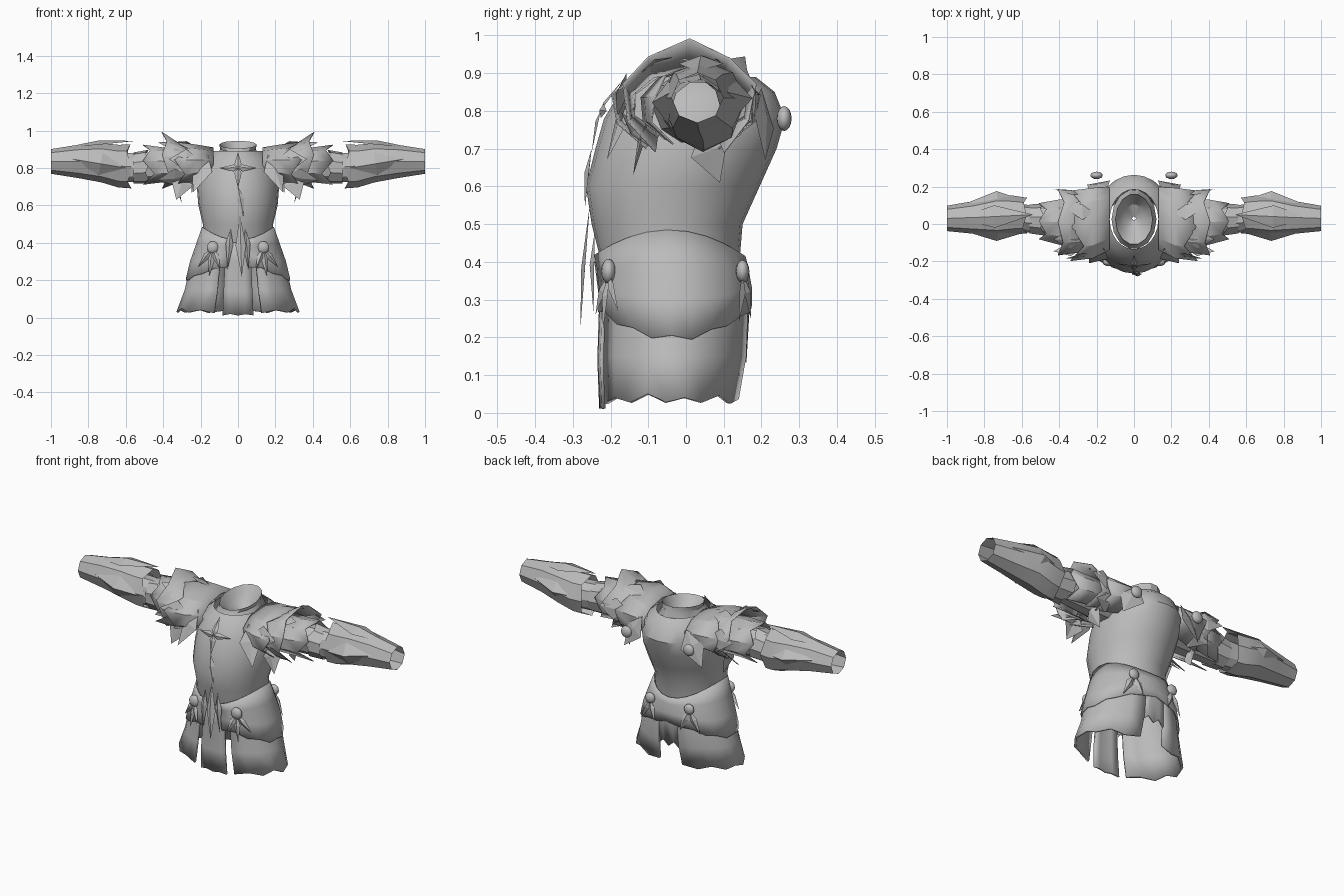
import bpy, bmesh, math, random
from mathutils import Vector

cube = bpy.data.objects.get("Cube")
if cube:
    bpy.data.objects.remove(cube, do_unlink=True)

rand = random.Random(4)
GREY = (0.5, 0.5, 0.5, 1)
mat = bpy.data.materials.new("plain_grey")
mat.use_nodes = True
mat.diffuse_color = GREY
mat.node_tree.nodes["Principled BSDF"].inputs["Base Color"].default_value = GREY


def finish(name, bm, mirror=False, thick=0, angle=30):
    me = bpy.data.meshes.new(name)
    bm.to_mesh(me)
    bm.free()
    me.materials.append(mat)
    ob = bpy.data.objects.new(name, me)
    bpy.context.scene.collection.objects.link(ob)
    bpy.ops.object.select_all(action="DESELECT")
    ob.select_set(True)
    bpy.context.view_layer.objects.active = ob
    bpy.ops.object.shade_smooth_by_angle(angle=math.radians(angle))
    if thick:
        mod = ob.modifiers.new("thickness", "SOLIDIFY")
        mod.thickness = thick
    if mirror:
        ob.modifiers.new("mirror", "MIRROR")


def upright(z, cy, rx, ry, drop=0, tilt=0):
    """Ring around the body: drop lowers front and back, tilt raises the back."""
    return lambda a: Vector((rx * math.cos(a), cy + ry * math.sin(a),
                             z - drop * math.sin(a) ** 2 + tilt * math.sin(a)))


def sideways(x, cy, cz, ry, rz):
    """Ring around an arm, angle 90 at the top."""
    return lambda a: Vector((x, cy + ry * math.cos(a), cz + rz * math.sin(a)))


def loft(name, ring, rows, start=0, end=360, n=24, jag=0, **kw):
    """Skin rings together; jag pulls rim points back unevenly."""
    closed = end - start == 360
    count = n if closed else n + 1
    grid = [[ring(*r)(math.radians(start + (end - start) * i / n))
             for i in range(count)] for r in rows]
    for i in range(count):
        pull = rand.uniform(0.5, 1) if i % 2 else rand.uniform(0, 0.15)
        grid[-1][i] = grid[-1][i].lerp(grid[-2][i], jag * pull)
    bm = bmesh.new()
    vs = [[bm.verts.new(p) for p in row] for row in grid]
    for lo, hi in zip(vs, vs[1:]):
        for i in range(n):
            j = (i + 1) % count
            bm.faces.new((lo[i], lo[j], hi[j], hi[i]))
    bmesh.ops.recalc_face_normals(bm, faces=bm.faces)
    finish(name, bm, **kw)


def shard(name, base, tip, width, normal, mid=0.4, lift=0.012, mirror=True):
    """Pointed plate with a raised middle."""
    base, tip, normal = Vector(base), Vector(tip), Vector(normal).normalized()
    d = tip - base
    side = d.cross(normal).normalized() * width
    m = base + d * mid
    bm = bmesh.new()
    v = [bm.verts.new(p) for p in (base, m + side, tip, m - side, m + normal * lift)]
    for i in range(4):
        bm.faces.new((v[i], v[(i + 1) % 4], v[4]))
    finish(name, bm, mirror, angle=10)


def stud(name, at, radius):
    bm = bmesh.new()
    bmesh.ops.create_uvsphere(bm, u_segments=14, v_segments=8, radius=radius)
    bmesh.ops.scale(bm, vec=(1, 0.6, 1), verts=bm.verts)
    bmesh.ops.translate(bm, vec=at, verts=bm.verts)
    finish(name, bm, mirror=True, angle=60)


# Torso and bowl-shaped collar with its lining
loft("torso", upright, [
    (0.38, -0.04, 0.19, 0.18), (0.5, -0.05, 0.188, 0.2), (0.6, -0.035, 0.212, 0.23),
    (0.7, 0.0, 0.22, 0.24), (0.78, 0.023, 0.21, 0.24), (0.85, 0.03, 0.18, 0.205),
    (0.89, 0.025, 0.13, 0.16)], angle=35)
loft("collar", upright, [
    (0.86, 0.025, 0.12, 0.16), (0.9, 0.025, 0.095, 0.14, 0, 0.01),
    (0.925, 0.025, 0.1, 0.135, 0, 0.02), (0.89, 0.03, 0.08, 0.1, 0, 0.01),
    (0.86, 0.03, 0.055, 0.075), (0.83, 0.03, 0.01, 0.01)], n=14)

# Layered skirt: overskirt, long side panels, front and back strips
WAIST = (0.45, -0.045, 0.19, 0.198, 0.05)
HIP = (0.3, -0.03, 0.252, 0.2)
loft("overskirt", upright, [
    (0.485, -0.045, 0.192, 0.203, 0.07), (0.4, -0.037, 0.222, 0.203, 0.02),
    (0.3, -0.03, 0.257, 0.205, -0.03), (0.19, -0.032, 0.283, 0.206, -0.08)],
    start=-78, end=258, n=22, jag=0.2, thick=0.004)
loft("side_panel", upright, [WAIST, HIP, (0.15, -0.035, 0.285, 0.2),
                             (0.03, -0.045, 0.33, 0.187, 0.01)],
     start=-67, end=77, n=9, jag=0.2, thick=0.012, mirror=True)
loft("front_panel", upright, [WAIST, HIP, (0.14, -0.035, 0.28, 0.2), (0.01, -0.04, 0.3, 0.19)],
     start=-106, end=-74, n=4, jag=0.12, thick=0.01)
loft("back_panel", upright, [WAIST, HIP, (0.13, -0.035, 0.28, 0.195)],
     start=76, end=104, n=4, jag=0.2, thick=0.01)

# Arms: upper sleeve, elbow band, forearm guard with ragged inner end
loft("upper_sleeve", sideways, [
    (0.16, 0.02, 0.81, 0.11, 0.1), (0.32, 0.02, 0.81, 0.09, 0.095),
    (0.47, 0.02, 0.805, 0.072, 0.083), (0.64, 0.035, 0.8, 0.075, 0.08)], n=10, mirror=True)
loft("elbow_band", sideways, [
    (0.56, 0.025, 0.8, 0.08, 0.084), (0.47, 0.02, 0.808, 0.088, 0.092)],
    n=9, jag=0.5, mirror=True)
loft("forearm_guard", sideways, [
    (1.0, 0.03, 0.835, 0.068, 0.066), (0.86, 0.035, 0.835, 0.087, 0.088),
    (0.73, 0.045, 0.828, 0.112, 0.105), (0.64, 0.048, 0.81, 0.103, 0.114),
    (0.57, 0.045, 0.808, 0.095, 0.117)], n=8, jag=0.5, mirror=True, angle=35)
shard("forearm_top_plate", (0.95, 0.03, 0.905), (0.54, 0.05, 0.945), 0.06, (0, 0, 1), 0.5, 0.022)
shard("forearm_front_plate", (0.9, -0.04, 0.85), (0.6, -0.05, 0.8), 0.06, (0, -1, 0), 0.55, 0.045)
shard("forearm_back_plate", (0.9, 0.11, 0.85), (0.6, 0.13, 0.82), 0.06, (0, 1, 0), 0.55, 0.055)

# Ragged shoulder layers, open under the arm
PADS = [
    [(0.13, 0.03, 0.82, 0.175, 0.09), (0.22, 0.005, 0.815, 0.195, 0.11),
     (0.34, -0.01, 0.81, 0.195, 0.13)],
    [(0.2, 0.01, 0.82, 0.16, 0.09), (0.31, 0.005, 0.82, 0.165, 0.11),
     (0.41, 0.01, 0.83, 0.185, 0.165)],
    [(0.28, 0.01, 0.81, 0.135, 0.1), (0.4, 0.01, 0.81, 0.125, 0.1),
     (0.51, 0.015, 0.81, 0.1, 0.115)],
]
for name, rows in zip(("inner", "spiked", "outer"), PADS):
    loft(name + "_shoulder_layer", sideways, rows, start=-60, end=240, n=8,
         jag=0.6, thick=0.004, mirror=True, angle=25)

# Broad pointed plates around the shoulder
for k, deg in enumerate(range(-40, 221, 52)):
    c, s = math.cos(math.radians(deg)), math.sin(math.radians(deg))
    x = 0.2 + 0.06 * (k % 2)
    shard("shoulder_plate", (x, 0.16 * c, 0.82 + 0.09 * s),
          (x + 0.17, 0.19 * c, 0.82 + 0.13 * s), 0.06, (0, c, s), 0.45)
shard("underarm_point", (0.33, 0.04, 0.75), (0.3, 0.09, 0.61), 0.05, (1, 0, 0))
shard("underarm_front_point", (0.28, -0.1, 0.78), (0.33, -0.14, 0.63), 0.06, (0, -1, 0))
shard("front_shoulder_flap", (0.16, -0.13, 0.87), (0.24, -0.21, 0.67), 0.06, (0.4, -1, 0.2))
shard("back_shoulder_flap", (0.14, 0.2, 0.86), (0.25, 0.21, 0.67), 0.07, (0.4, 1, 0.2))

# Chest star and the pointed trim below it
for tip in ((0, -0.165, 0.885), (0, -0.25, 0.69), (0.1, -0.21, 0.8), (-0.1, -0.21, 0.8)):
    shard("chest_star_point", (0, -0.226, 0.8), tip, 0.019, (0, -1, 0.2), 0.25, 0.008, False)
shard("chest_trim", (0, -0.25, 0.7), (0.03, -0.268, 0.54), 0.022, (0, -1, 0), mirror=False)
shard("front_tail", (0.01, -0.255, 0.55), (0.02, -0.28, 0.22), 0.028, (0, -1, 0), 0.5, 0.01, False)
shard("front_side_tail", (0.04, -0.242, 0.48), (0.055, -0.245, 0.26), 0.02, (0, -1, 0))

# Hip and back studs with hanging points
stud("front_hip_stud", (0.135, -0.205, 0.375), 0.033)
stud("back_hip_stud", (0.125, 0.15, 0.375), 0.03)
stud("back_shoulder_stud", (0.2, 0.26, 0.78), 0.033)
for tip in ((0.095, -0.24, 0.26), (0.155, -0.22, 0.22), (0.215, -0.18, 0.27)):
    shard("hip_point", (0.135, -0.205, 0.37), tip, 0.018, (0.2, -1, 0))
for tip in ((0.08, 0.172, 0.25), (0.19, 0.14, 0.24)):
    shard("back_hip_point", (0.125, 0.15, 0.37), tip, 0.02, (0.2, 1, 0))
